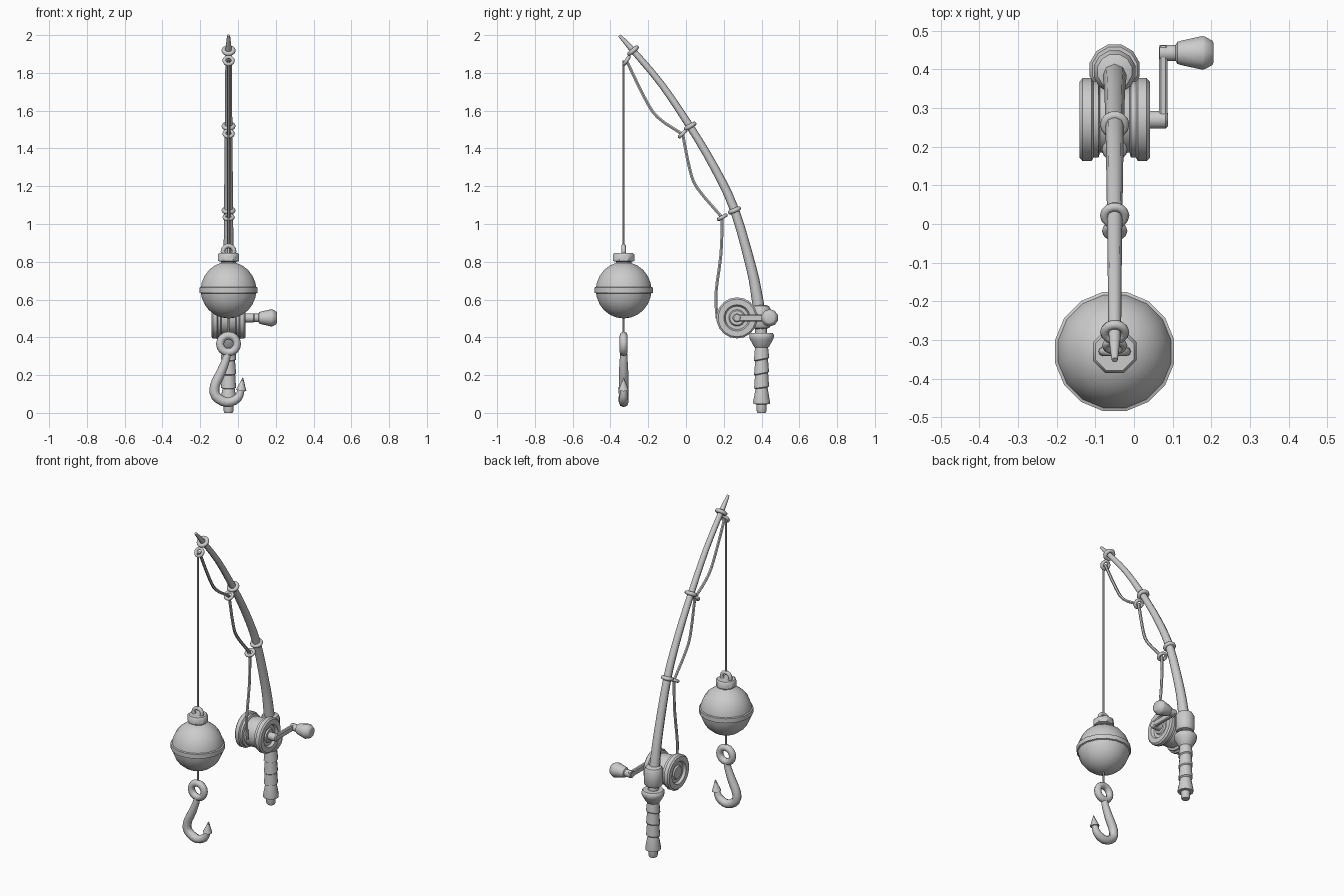
import bpy, bmesh
from math import sin, cos, pi, radians
from mathutils import Vector, Matrix

if "Cube" in bpy.data.objects:
    bpy.data.objects.remove(bpy.data.objects["Cube"])

CX = -0.05          # plane of the rod
FY = -0.33          # hanging float and hook


def finish(name, bm, angle=40):
    bmesh.ops.remove_doubles(bm, verts=bm.verts, dist=1e-5)
    bmesh.ops.recalc_face_normals(bm, faces=bm.faces)
    me = bpy.data.meshes.new(name)
    bm.to_mesh(me)
    bm.free()
    ob = bpy.data.objects.new(name, me)
    bpy.context.collection.objects.link(ob)
    bpy.ops.object.select_all(action='DESELECT')
    bpy.context.view_layer.objects.active = ob
    ob.select_set(True)
    bpy.ops.object.shade_smooth_by_angle(angle=radians(angle))
    return ob


def skin(name, rings, closed=False, angle=40):
    """Join rings of points into a surface, capping open ends."""
    bm = bmesh.new()
    rs = [[bm.verts.new(p) for p in r] for r in rings]
    pairs = list(zip(rs, rs[1:])) + ([(rs[-1], rs[0])] if closed else [])
    n = len(rs[0])
    for a, b in pairs:
        for i in range(n):
            j = (i + 1) % n
            bm.faces.new((a[i], a[j], b[j], b[i]))
    if not closed:
        bm.faces.new(rs[0])
        bm.faces.new(rs[-1])
    return finish(name, bm, angle)


def lathe(name, profile, loc, axis='Z', sides=16):
    """Profile entries are (radius, height[, tilt])."""
    rings = []
    for r, h, *t in profile:
        ring = []
        for i in range(sides):
            a = 2 * pi * (i + .5) / sides
            c, s = r * cos(a), r * sin(a)
            hh = h + (t[0] * s if t else 0)
            p = (c, s, hh) if axis == 'Z' else (hh, c, s)
            ring.append(Vector(p) + Vector(loc))
        rings.append(ring)
    return skin(name, rings)


def tube(name, pts, plane, sides=8, steps=3):
    """Smooth planar tube through points (u, z, radius); plane X uses u as y, Y uses u as x."""
    P = [Vector(p) for p in pts]
    P = [2 * P[0] - P[1]] + P + [2 * P[-1] - P[-2]]
    path = []
    for k in range(1, len(P) - 2):
        a, b, c, d = P[k - 1:k + 3]
        for s in range(steps):
            t = s / steps
            path.append(.5 * (2 * b + (c - a) * t + (2 * a - 5 * b + 4 * c - d) * t * t
                              + (3 * b - a - 3 * c + d) * t ** 3))
    path.append(P[-2])
    side = Vector((1, 0, 0)) if plane == 'X' else Vector((0, 1, 0))
    pos = [Vector((CX, p.x, p.y)) if plane == 'X' else Vector((p.x, FY, p.y)) for p in path]
    rings = []
    for i, p in enumerate(pos):
        tan = (pos[min(i + 1, len(pos) - 1)] - pos[max(i - 1, 0)]).normalized()
        n = tan.cross(side)
        rings.append([p + path[i].z * (cos(2 * pi * k / sides) * side + sin(2 * pi * k / sides) * n)
                      for k in range(sides)])
    return skin(name, rings, angle=50)


def ring(name, loc, normal, R, r, n=14, m=8):
    rot = Vector((0, 0, 1)).rotation_difference(Vector(normal)).to_matrix()
    rings = []
    for i in range(n):
        a = 2 * pi * i / n
        rings.append([Vector(loc) + rot @ Vector(((R + r * cos(b)) * cos(a), (R + r * cos(b)) * sin(a), r * sin(b)))
                      for b in (2 * pi * k / m for k in range(m))])
    return skin(name, rings, closed=True, angle=60)


# rod: tapered curved pole
tube("rod", [(.40, .38, .032), (.392, .5, .032), (.375, .62, .030), (.345, .77, .027), (.257, 1.075, .024),
             (.15, 1.3, .022), (.022, 1.515, .020), (-.13, 1.74, .018), (-.28, 1.918, .016), (-.352, 1.998, .008)], 'X')

# handle: stepped grip with slanted wraps, and flange
lathe("handle", [(.022, 0), (.027, .01), (.027, .045), (.045, .047), (.046, .06), (.033, .13, .1),
                 (.041, .135, .15), (.036, .205, .2), (.041, .21, .2), (.035, .28, .2),
                 (.042, .285, .2), (.036, .345), (.044, .355), (.064, .39), (.067, .40),
                 (.067, .415), (.06, .424), (.035, .424)], (CX, .40, 0), sides=12)
lathe("reel_clamp", [(.03, .445), (.047, .45), (.056, .465), (.056, .545), (.046, .565), (.028, .572)],
      (CX, .395, 0), sides=12)

# reel: spool with beaded flanges and recessed end plates
half = [(.038, .084), (.044, .076), (.062, .076), (.07, .091), (.1, .091), (.109, .083),
        (.109, .06), (.1, .055), (.1, .042), (.086, .038)]
spool = [(.034, -.084)] + [(r, -h) for r, h in half] + [(.09, -.015), (.09, .015)] + half[::-1] + [(.034, .084)]
lathe("reel", spool, (CX, .27, .503), 'X', 18)

# crank: axle, arm and knob
lathe("crank_axle", [(.024, .02), (.024, .082), (.018, .088)], (0, .27, .503), 'X', 10)
bm = bmesh.new()
bmesh.ops.create_cube(bm, size=1, matrix=Matrix.Translation((.076, .36, .503)) @ Matrix.Diagonal((.022, .205, .036, 1)))
bmesh.ops.bevel(bm, geom=bm.edges[:], offset=.005, segments=1, affect='EDGES')
finish("crank_arm", bm, 30)
lathe("crank_knob", [(.022, .066), (.022, .108), (.03, .112), (.034, .125), (.046, .178), (.043, .186),
                     (.033, .203), (.026, .206)], (0, .443, .503), 'X', 10)

# line guides: a ring round the rod and a smaller one hanging from it
guides = [((.257, 1.072), (.192, 1.036), (-.38, .92)), ((.022, 1.518), (-.018, 1.478), (-.5, .86)),
          ((-.28, 1.918), (-.315, 1.865), (-.65, .76))]
for i, (a, b, n) in enumerate(guides):
    nn = (0, n[0], n[1])
    ring(f"rod_ring_{i + 1}", (CX, *a), nn, .026, .012)
    d = Vector((0, b[0] - a[0], b[1] - a[1])).normalized()
    ring(f"guide_ring_{i + 1}", (CX, *b), d.cross(Vector((1, 0, 0))), .023, .010)

# fishing line: sagging runs and hanging drop
runs = [[(.165, .5), (.158, .63), (.185, .84), (.192, 1.035)],
        [(.19, 1.036), (.06, 1.19), (.02, 1.29), (-.018, 1.478)],
        [(-.018, 1.475), (-.15, 1.565), (-.22, 1.67), (-.315, 1.865)]]
for i, r in enumerate(runs):
    tube(f"line_sag_{i + 1}", [(*p, .009) for p in r], 'X', 6)
tube("line_drop", [(FY, 1.865, .006), (FY, .87, .006)], 'X', 6, 1)
tube("line_lower", [(FY, .52, .006), (FY, .41, .006)], 'X', 6, 1)

# float: ball with middle band, cap and loop
ball = [(.15 * sin(pi * k / 12), -.15 * cos(pi * k / 12)) for k in range(1, 12)]
ball[5:6] = [(.149, -.017), (.157, -.014), (.157, .014), (.149, .017)]
lathe("float", [(.002, -.15)] + ball + [(.002, .15)], (CX, FY, .65), sides=16)
lathe("float_cap", [(.044, .775), (.044, .80), (.061, .804), (.061, .838), (.054, .846)], (CX, FY, 0), sides=8)
ring("float_loop", (CX, FY, .855), (0, 1, 0), .03, .012)

# hook: eye, bent shank and barbed point
ring("hook_eye", (CX, FY, .365), (0, 1, 0), .045, .021, 16)
tube("hook", [(-.054, .325, .018), (-.064, .28, .021), (-.092, .21, .025), (-.122, .145, .026), (-.118, .09, .026),
              (-.06, .056, .026), (-.002, .078, .023), (.02, .13, .017)], 'Y')
tube("hook_barb", [(.017, .118, .028), (.026, .188, .001)], 'Y', 8, 1)
